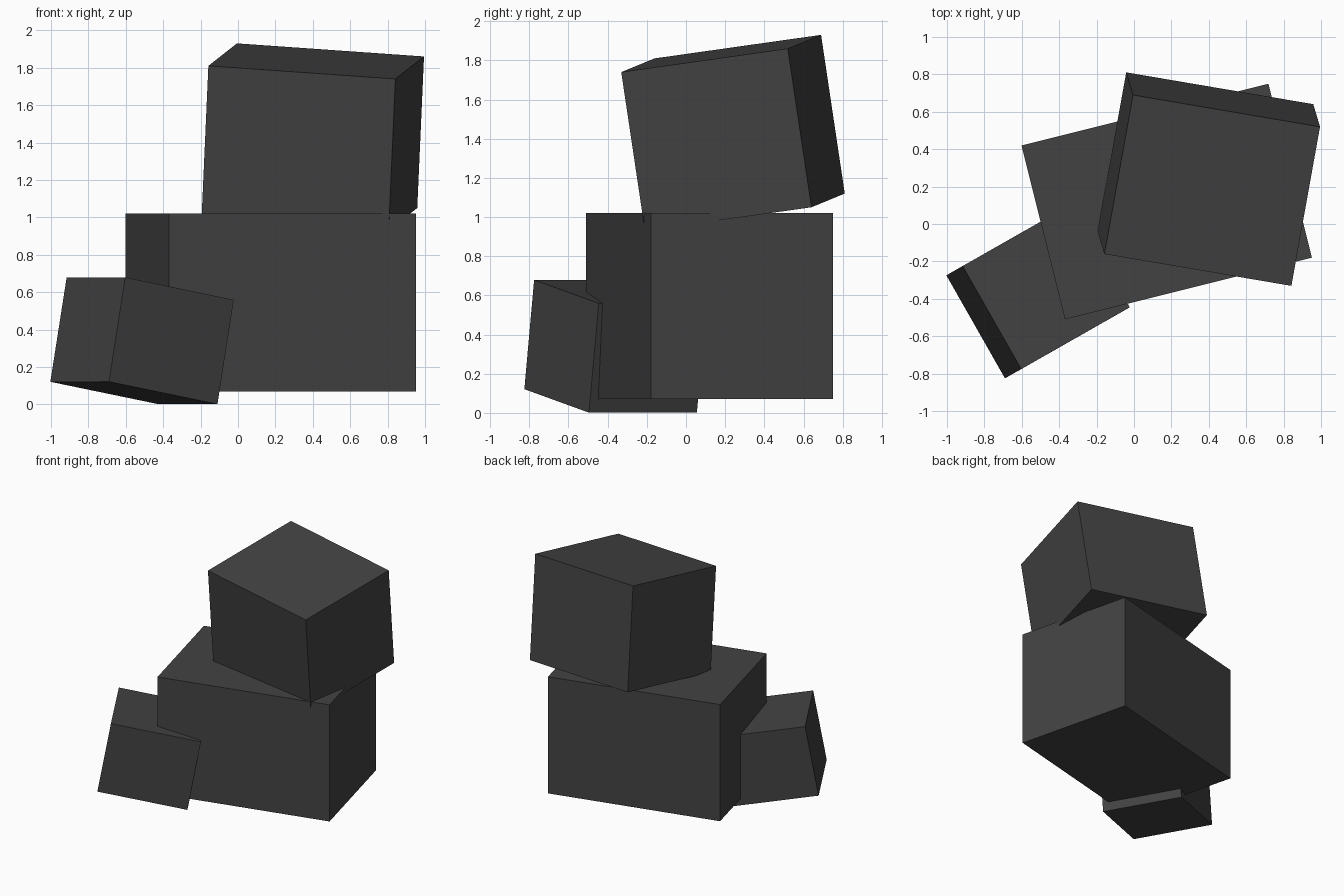
import bpy
import bmesh
from mathutils import Matrix, Vector

cube = bpy.data.objects.get("Cube")
if cube:
    bpy.data.objects.remove(cube, do_unlink=True)

# One dark grey for every box
grey = bpy.data.materials.new("dark_grey")
grey.use_nodes = True
colour = (0.055, 0.055, 0.055, 1)
grey.diffuse_color = colour
grey.node_tree.nodes["Principled BSDF"].inputs["Base Color"].default_value = colour


def box(name, centre, width_edge, depth_edge, height):
    """Box whose width and depth run along two edge vectors."""
    width, depth = Vector(width_edge), Vector(depth_edge)
    x_axis = width.normalized()
    z_axis = x_axis.cross(depth).normalized()
    y_axis = z_axis.cross(x_axis)

    bm = bmesh.new()
    bmesh.ops.create_cube(bm, size=1)
    bmesh.ops.scale(bm, vec=(width.length, depth.length, height), verts=bm.verts)
    mesh = bpy.data.meshes.new(name)
    bm.to_mesh(mesh)
    bm.free()
    mesh.materials.append(grey)

    obj = bpy.data.objects.new(name, mesh)
    rotation = Matrix((x_axis, y_axis, z_axis)).transposed().to_4x4()
    obj.matrix_world = Matrix.Translation(centre) @ rotation
    bpy.context.collection.objects.link(obj)
    return obj


# Large upright box, turned about z
box("large_box", (0.175, 0.12, 0.545), (1.32, 0.33, 0), (-0.23, 0.93, 0), 0.95)
# Tilted box resting on top
box("upper_box", (0.40, 0.24, 1.43), (1.0, -0.17, -0.07), (0.155, 0.85, 0.12), 0.82)
# Small tilted box pushed into the right side
box("small_box", (-0.513, -0.36, 0.34), (0.58, 0.33, -0.12), (-0.315, 0.55, 0), 0.567)
